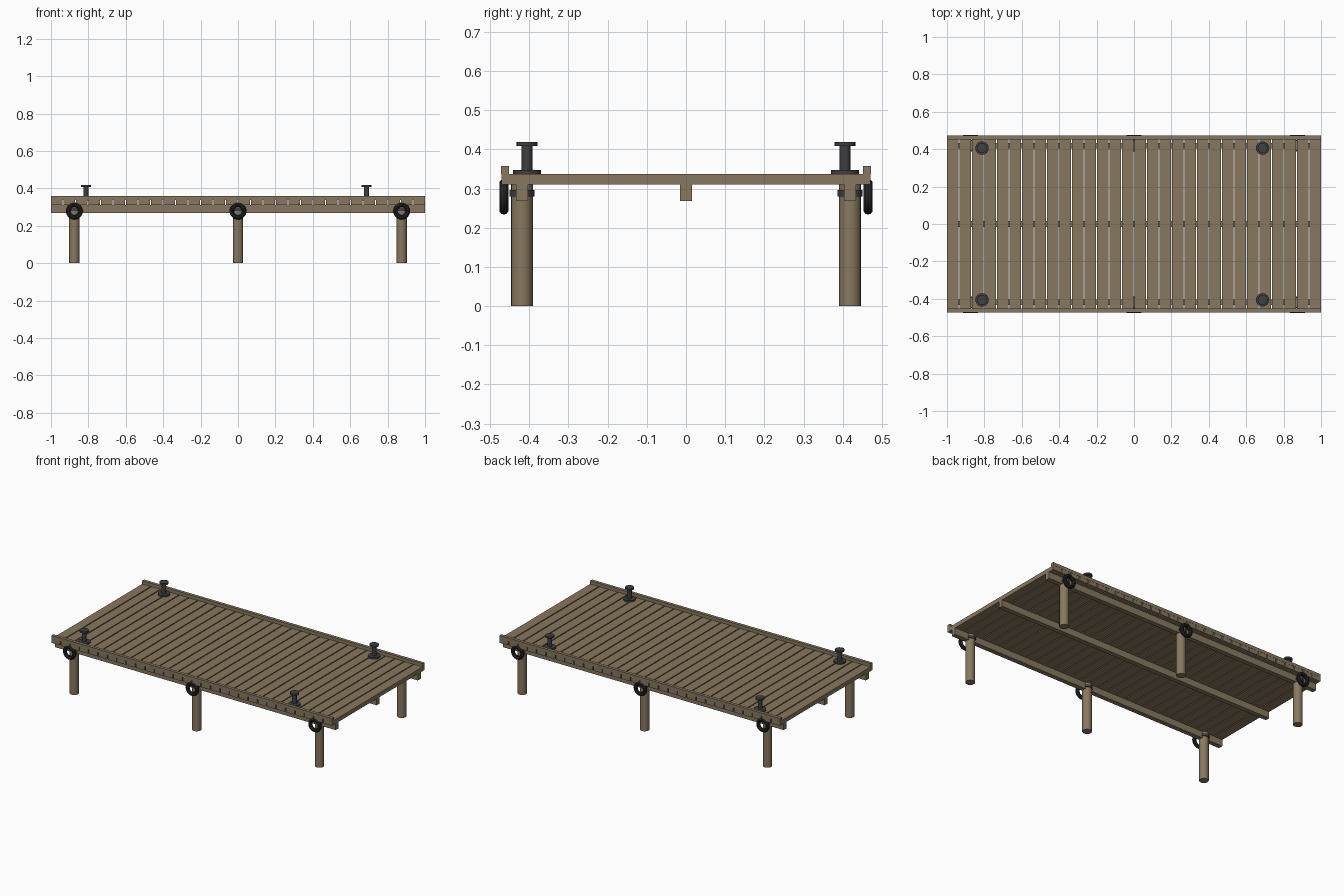
import bpy, bmesh, math
from mathutils import Matrix, Vector

if "Cube" in bpy.data.objects:
    bpy.data.objects.remove(bpy.data.objects["Cube"])


def material(name, rgb):
    m = bpy.data.materials.new(name)
    m.diffuse_color = (*rgb, 1)
    m.use_nodes = True
    m.node_tree.nodes["Principled BSDF"].inputs["Base Color"].default_value = m.diffuse_color
    return m


WOOD = material("weathered wood", (0.245, 0.188, 0.115))
IRON = material("dark iron", (0.050, 0.050, 0.054))
RUBBER = material("black rubber", (0.020, 0.020, 0.022))


def finish(name, bm, mat, smooth=False):
    bmesh.ops.recalc_face_normals(bm, faces=bm.faces)
    me = bpy.data.meshes.new(name)
    bm.to_mesh(me)
    bm.free()
    me.materials.append(mat)
    ob = bpy.data.objects.new(name, me)
    bpy.context.collection.objects.link(ob)
    if smooth:
        bpy.ops.object.select_all(action='DESELECT')
        ob.select_set(True)
        bpy.context.view_layer.objects.active = ob
        bpy.ops.object.shade_smooth_by_angle(angle=math.radians(35))
    return ob


def box(name, lo, hi, mat):
    lo, hi = Vector(lo), Vector(hi)
    bm = bmesh.new()
    bmesh.ops.create_cube(bm, size=1, matrix=Matrix.Translation((lo + hi) / 2)
                          @ Matrix.Diagonal((*(hi - lo), 1)))
    return finish(name, bm, mat)


def lathe(name, profile, x, y, mat, sides=20, closed=False, along_y=False, z=0):
    """Spin (radius, height) points about z, or about y when along_y is set."""
    bm = bmesh.new()
    rings = []
    for r, h in profile:
        ring = []
        for i in range(sides):
            a = 2 * math.pi * i / sides
            c, s = r * math.cos(a), r * math.sin(a)
            ring.append(bm.verts.new((x + c, y + h, z + s) if along_y
                                     else (x + c, y + s, z + h)))
        rings.append(ring)
    pairs = list(zip(rings, rings[1:]))
    if closed:
        pairs.append((rings[-1], rings[0]))
    for a, b in pairs:
        for i in range(sides):
            j = (i + 1) % sides
            bm.faces.new((a[i], a[j], b[j], b[i]))
    if not closed:
        bm.faces.new(rings[0])
        bm.faces.new(rings[-1])
    return finish(name, bm, mat, smooth=True)


# deck planks
PLANKS, GAP = 30, 0.0065
pitch = (2 + GAP) / PLANKS
for i in range(PLANKS):
    x0 = -1 + i * pitch
    box(f"deck_plank_{i + 1}", (x0, -0.471, 0.31),
        (x0 + pitch - GAP, 0.471, 0.337), WOOD)

# centre beam under the deck
box("centre_beam", (-1, -0.015, 0.268), (1, 0.015, 0.31), WOOD)

for side, s in (("front", -1), ("back", 1)):
    # side beam and edge kerb
    box(f"{side}_beam", (-1, s * 0.419 - 0.015, 0.268),
        (1, s * 0.419 + 0.015, 0.31), WOOD)
    box(f"{side}_kerb", (-1, s * 0.462 - 0.01, 0.337),
        (1, s * 0.462 + 0.01, 0.358), WOOD)

    for n, x in enumerate((-0.875, 0, 0.875), 1):
        # pile with iron collar
        lathe(f"{side}_pile_{n}", [(0.028, 0), (0.028, 0.31)],
              x, s * 0.419, WOOD, 16)
        lathe(f"{side}_collar_{n}", [(0.032, 0.28), (0.032, 0.296)],
              x, s * 0.419, IRON, 16)
        # tyre fender
        tube = [(0.0335 + 0.012 * math.cos(2 * math.pi * k / 10),
                 0.012 * math.sin(2 * math.pi * k / 10)) for k in range(10)]
        lathe(f"{side}_tyre_{n}", tube, x, s * 0.465, RUBBER, 24,
              closed=True, along_y=True, z=0.279)

    # mooring bollards: base plate, post and cap
    for n, x in enumerate((-0.8125, 0.6875), 1):
        lathe(f"{side}_bollard_{n}",
              [(0.036, 0.336), (0.036, 0.347), (0.0135, 0.347),
               (0.0135, 0.408), (0.027, 0.408), (0.027, 0.419)],
              x, s * 0.406, IRON, 16)
